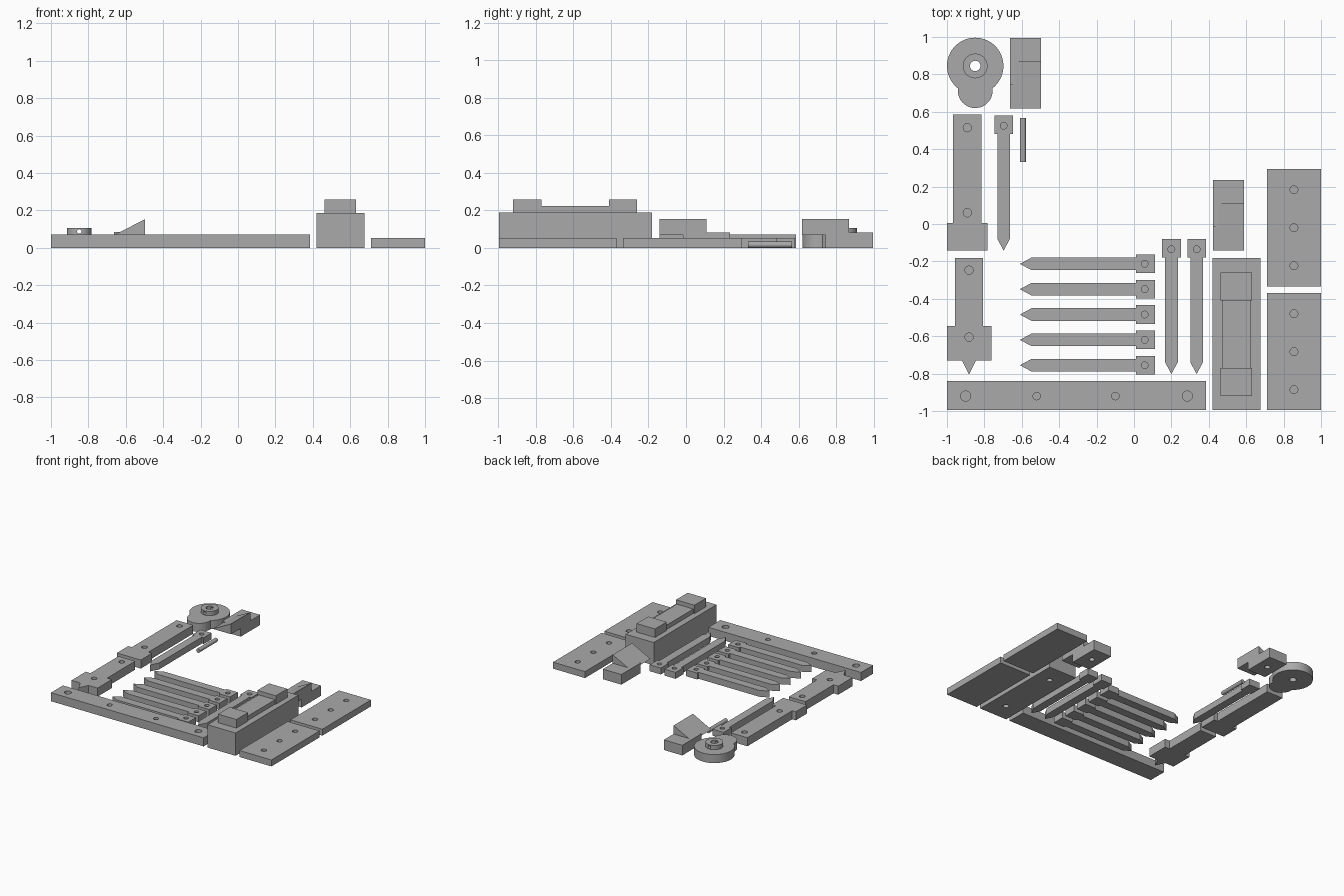
import bpy, bmesh, math
from mathutils import Matrix, Vector

if "Cube" in bpy.data.objects:
    bpy.data.objects.remove(bpy.data.objects["Cube"])

gray = bpy.data.materials.new("matte gray")
gray.diffuse_color = (0.4, 0.4, 0.4, 1)
gray.use_nodes = True
gray.node_tree.nodes["Principled BSDF"].inputs["Base Color"].default_value = gray.diffuse_color


def finish(name, bm):
    bmesh.ops.recalc_face_normals(bm, faces=bm.faces)
    mesh = bpy.data.meshes.new(name)
    bm.to_mesh(mesh)
    bm.free()
    mesh.materials.append(gray)
    ob = bpy.data.objects.new(name, mesh)
    bpy.context.collection.objects.link(ob)
    return ob


def extrude(name, pts, z0, z1):
    """Upright prism from an outline."""
    bm = bmesh.new()
    face = bm.faces.new([bm.verts.new((x, y, z0)) for x, y in pts])
    new = bmesh.ops.extrude_face_region(bm, geom=[face])["geom"]
    bmesh.ops.translate(bm, vec=(0, 0, z1 - z0),
                        verts=[v for v in new if isinstance(v, bmesh.types.BMVert)])
    return finish(name, bm)


def box(name, x0, x1, y0, y1, z0, z1):
    return extrude(name, [(x0, y0), (x1, y0), (x1, y1), (x0, y1)], z0, z1)


def cylinder(name, center, r, length, axis="Z", seg=32):
    bm = bmesh.new()
    bmesh.ops.create_cone(bm, cap_ends=True, segments=seg, radius1=r, radius2=r, depth=length)
    if axis == "Y":
        bmesh.ops.rotate(bm, verts=bm.verts, matrix=Matrix.Rotation(math.pi / 2, 3, "X"))
    bmesh.ops.translate(bm, verts=bm.verts, vec=Vector(center))
    return finish(name, bm)


def combine(ob, other, op):
    """Apply a boolean and remove the helper."""
    mod = ob.modifiers.new(op, "BOOLEAN")
    mod.operation, mod.object, mod.solver = op, other, "EXACT"
    bpy.context.view_layer.objects.active = ob
    bpy.ops.object.modifier_apply(modifier=mod.name)
    bpy.data.objects.remove(other)


def drill(ob, holes, z0, z1):
    for x, y, r in holes:
        combine(ob, cylinder("cutter", (x, y, (z0 + z1) / 2), r, z1 - z0, seg=24), "DIFFERENCE")


def smooth(ob):
    bpy.ops.object.select_all(action="DESELECT")
    ob.select_set(True)
    bpy.context.view_layer.objects.active = ob
    bpy.ops.object.shade_smooth_by_angle(angle=math.radians(30))


# long bar with blind holes
bar = box("long_bar", -1, 0.385, -0.995, -0.84, 0, 0.07)
drill(bar, [(-0.9, -0.92, 0.027), (-0.52, -0.92, 0.02),
            (-0.1, -0.92, 0.02), (0.285, -0.92, 0.027)], 0.03, 0.1)

# two flat plates
for i, (y0, y1) in enumerate([(-0.995, -0.37), (-0.335, 0.295)]):
    plate = box(f"flat_plate_{i + 1}", 0.71, 1, y0, y1, 0, 0.053)
    mid = (y0 + y1) / 2
    drill(plate, [(0.855, mid + d, 0.021) for d in (-0.203, 0, 0.203)], 0.02, 0.1)

# tall block with raised rail and end blocks
body = box("tall_block", 0.42, 0.675, -0.995, -0.182, 0, 0.187)
drill(body, [(0.548, -0.845, 0.022), (0.548, -0.335, 0.022)], -0.1, 0.05)
box("block_rail", 0.473, 0.623, -0.77, -0.405, 0.187, 0.223)
for i, y0 in enumerate((-0.92, -0.41)):
    box(f"rail_end_{i + 1}", 0.463, 0.63, y0, y0 + 0.15, 0.187, 0.257)


# pointed stakes
def stake(name, tip, direction):
    w, h = 0.034, 0.05
    outline = [(0, 0), (0.063, -w), (0.622, -w), (0.622, -h), (0.722, -h),
               (0.722, h), (0.622, h), (0.622, w), (0.063, w)]
    dx, dy = direction
    place = lambda u, v: (tip[0] + u * dx - v * dy, tip[1] + u * dy + v * dx)
    ob = extrude(name, [place(*p) for p in outline], 0, 0.053)
    drill(ob, [(*place(0.667, 0), 0.018)], 0.02, 0.1)


for i in range(5):
    stake(f"side_stake_{i + 1}", (-0.61, -0.213 - 0.1355 * i), (1, 0))
for i, (x, y) in enumerate([(0.2, -0.802), (0.335, -0.802), (-0.697, -0.142)]):
    stake(f"long_stake_{i + 1}", (x, y), (0, 1))

# upper and lower arms
upper = extrude("upper_arm", [(-1, -0.142), (-0.783, -0.142), (-0.783, 0.005), (-0.816, 0.005),
                              (-0.816, 0.585), (-0.967, 0.585), (-0.967, 0.005), (-1, 0.005)], 0, 0.07)
drill(upper, [(-0.891, 0.515, 0.022), (-0.891, 0.06, 0.022)], 0.03, 0.1)
lower = extrude("lower_arm", [(-1, -0.73), (-0.92, -0.73), (-0.882, -0.805), (-0.845, -0.73),
                              (-0.763, -0.73), (-0.763, -0.545), (-0.806, -0.545), (-0.806, -0.182),
                              (-0.957, -0.182), (-0.957, -0.545), (-1, -0.545)], 0, 0.07)
drill(lower, [(-0.882, -0.247, 0.022), (-0.882, -0.605, 0.022)], 0.03, 0.1)

# thin round pin
smooth(cylinder("pin", (-0.594, 0.448, 0.0165), 0.0165, 0.235, "Y", 24))

# round hub: disc, lobe and drilled boss
hub = cylinder("round_hub", (-0.849, 0.845, 0.035), 0.151, 0.07, seg=64)
combine(hub, cylinder("lobe", (-0.849, 0.713, 0.035), 0.093, 0.07, seg=48), "UNION")
combine(hub, cylinder("boss", (-0.849, 0.845, 0.0775), 0.066, 0.055, seg=48), "UNION")
drill(hub, [(-0.849, 0.845, 0.028)], -0.1, 0.2)
combine(hub, cylinder("cutter", (-0.849, 0.845, 0.087), 0.012, 0.3, "Y", 16), "DIFFERENCE")
smooth(hub)

# two stepped wedges: a base block and an overhanging ramp
for i, (x, y) in enumerate([(0.422, -0.142), (-0.663, 0.618)]):
    base = box(f"wedge_base_{i + 1}", x, x + 0.167, y + 0.126, y + 0.377, 0, 0.083)
    drill(base, [(x + 0.083, y + 0.25, 0.022)], -0.1, 0.04)
    bm = bmesh.new()
    prof = [(x, 0.068), (x + 0.167, 0.068), (x + 0.167, 0.153)]
    face = bm.faces.new([bm.verts.new((px, y, pz)) for px, pz in prof])
    new = bmesh.ops.extrude_face_region(bm, geom=[face])["geom"]
    bmesh.ops.translate(bm, vec=(0, 0.251, 0),
                        verts=[v for v in new if isinstance(v, bmesh.types.BMVert)])
    combine(base, finish("ramp", bm), "UNION")
